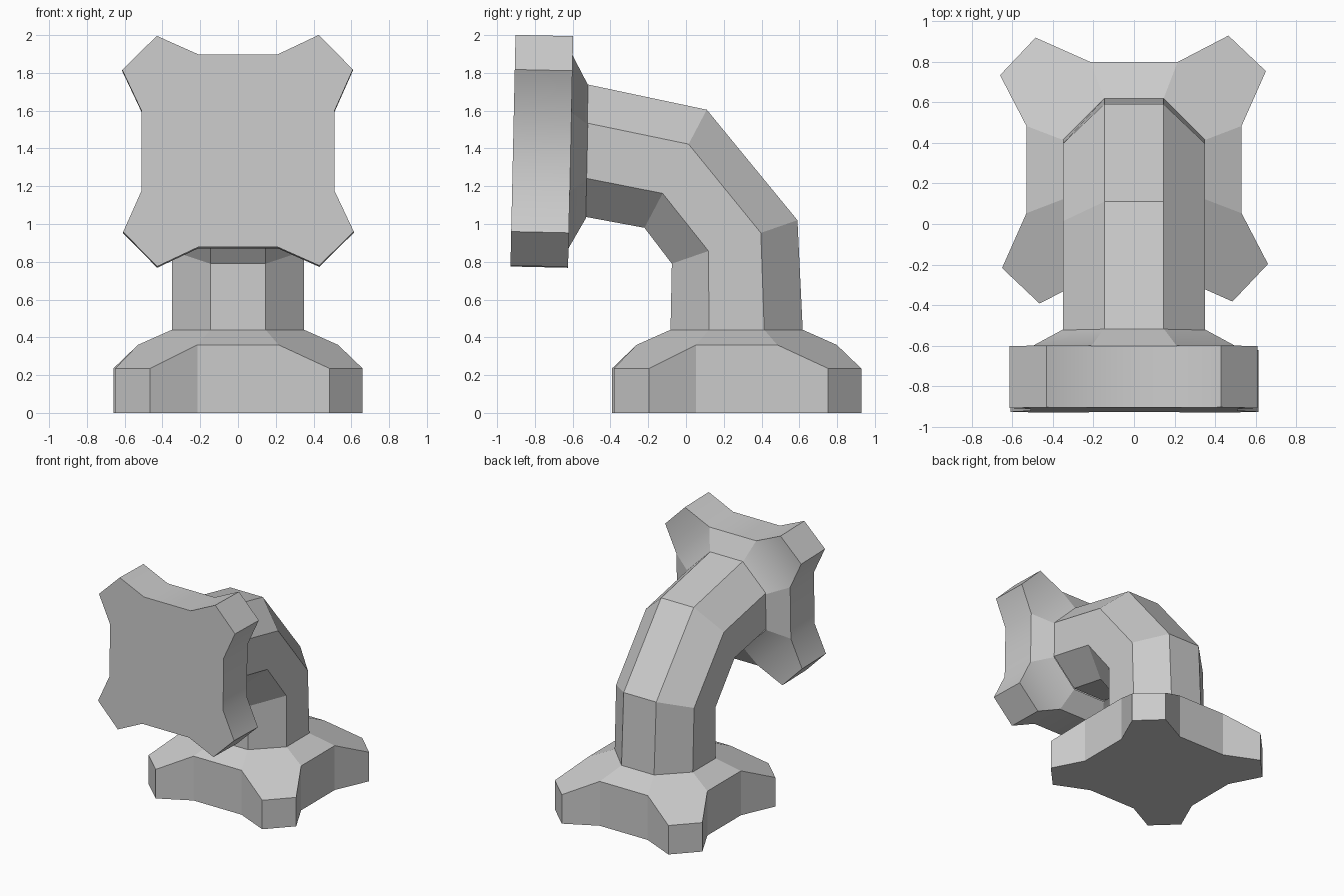
import bpy, bmesh, math
from mathutils import Vector

if "Cube" in bpy.data.objects:
    bpy.data.objects.remove(bpy.data.objects["Cube"])

S, R = 0.146, 0.35      # octagon half-side and half-width of the pipe


def finish(bm, name):
    bmesh.ops.recalc_face_normals(bm, faces=bm.faces[:])
    me = bpy.data.meshes.new(name)
    bm.to_mesh(me)
    bm.free()
    ob = bpy.data.objects.new(name, me)
    bpy.context.collection.objects.link(ob)
    return ob


def flange(name, origin, v, w, mids, lugs, mid_h, lug_h, ring_h, smooth=False):
    """Four-lugged plate with a collar that narrows to the octagonal pipe."""
    bm = bmesh.new()
    origin, u, v, w = Vector(origin), Vector((1, 0, 0)), Vector(v), Vector(w)

    def vert(p, h, k):
        x, y = p
        for _ in range(k):
            x, y = y, -x
        return bm.verts.new(origin + u * x + v * y + w * h)

    base, top, ring = [], [], []
    for k in range(4):
        for p, h in ((mids[0], mid_h), (mids[1], mid_h), (lugs[0], lug_h), (lugs[1], lug_h)):
            base.append(vert(p, 0, k))
            top.append(vert(p, h, k))
        ring += [vert((-S, R), ring_h, k), vert((S, R), ring_h, k)]

    bm.faces.new(base)
    walls = []
    for i in range(16):
        j = (i + 1) % 16
        walls.append(bm.faces.new((base[i], base[j], top[j], top[i])))
    for k in range(4):
        a, b, c, d, e = (top[(4 * k + n) % 16] for n in range(5))
        r0, r1, r2 = (ring[(2 * k + n) % 8] for n in range(3))
        bm.faces.new((r0, r1, b, a))
        if smooth:
            walls.append(bm.faces.new((r1, r2, e, b)))
            walls.append(bm.faces.new((b, e, d, c)))
        else:
            bm.faces.new((r1, r2, e, d, c, b))
    if smooth:
        for f in walls:
            f.smooth = True
        bm.normal_update()
        bmesh.ops.recalc_face_normals(bm, faces=bm.faces[:])
        for e in bm.edges:
            e.smooth = e.calc_face_angle(math.pi) < math.radians(35) if len(e.link_faces) == 2 else True
    return finish(bm, name)


# Floor flange with sloping lugs
flange("base_flange", (0, 0.268, 0), (0, 1, 0), (0, 0, 1),
       [(-0.215, 0.53), (0.215, 0.53)], [(0.465, 0.66), (0.65, 0.485)],
       0.36, 0.235, 0.44)

# Front flange, tilted slightly, with flat lugs
flange("front_flange", (0, -0.916, 1.388), (0, 0.022, 1), (0, 1, -0.022),
       [(-0.21, 0.51), (0.21, 0.51)], [(0.428, 0.613), (0.608, 0.43)],
       0.305, 0.305, 0.393, smooth=True)

# Bent octagonal pipe: inner and outer (y, z) of each section
sections = [((-0.082, 0.44), (0.618, 0.44)),
            ((-0.075, 0.79), (0.59, 1.02)),
            ((-0.22, 0.98), (0.11, 1.605)),
            ((-0.533, 1.038), (-0.518, 1.738))]
t = (1 - S / R) / 2
profile = [(-S, 0), (S, 0), (R, t), (R, 1 - t), (S, 1), (-S, 1), (-R, 1 - t), (-R, t)]
bm = bmesh.new()
rings = []
for (y0, z0), (y1, z1) in sections:
    rings.append([bm.verts.new((x, y0 + (y1 - y0) * f, z0 + (z1 - z0) * f)) for x, f in profile])
for a, b in zip(rings, rings[1:]):
    for i in range(8):
        j = (i + 1) % 8
        bm.faces.new((a[i], a[j], b[j], b[i]))
finish(bm, "elbow_pipe")
